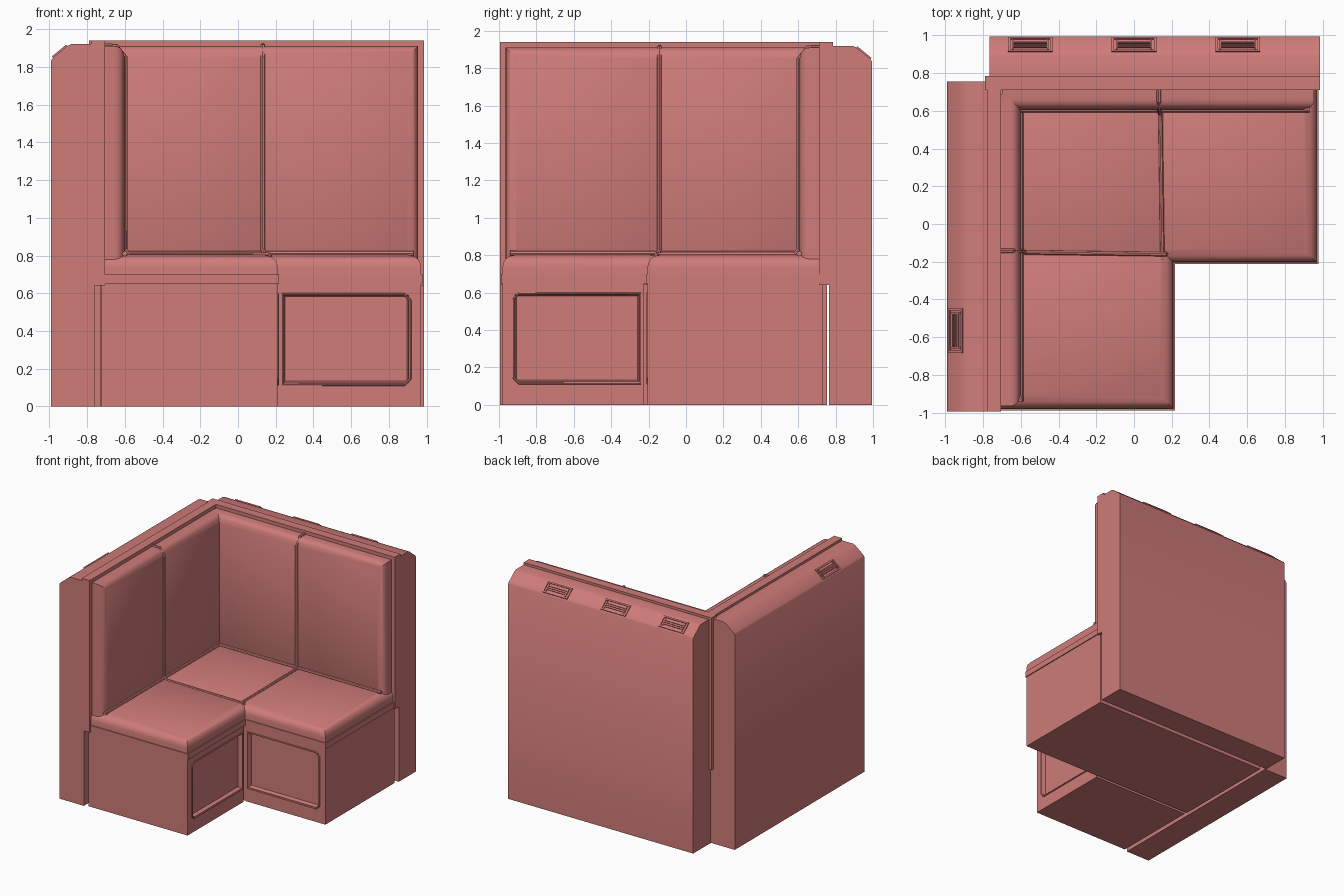
import bpy, bmesh, math
from mathutils import Vector, Matrix

if "Cube" in bpy.data.objects:
    bpy.data.objects.remove(bpy.data.objects["Cube"])

red = bpy.data.materials.new("red_finish")
red.diffuse_color = (0.62, 0.2, 0.19, 1)
red.use_nodes = True
red.node_tree.nodes["Principled BSDF"].inputs["Base Color"].default_value = red.diffuse_color


def add(name, bm):
    bmesh.ops.recalc_face_normals(bm, faces=bm.faces)
    me = bpy.data.meshes.new(name)
    bm.to_mesh(me)
    bm.free()
    me.materials.append(red)
    ob = bpy.data.objects.new(name, me)
    bpy.context.collection.objects.link(ob)
    return ob


def twin(ob, name):
    """Reflect a back-run part across the corner diagonal to the left run."""
    bm = bmesh.new()
    bm.from_mesh(ob.data)
    for v in bm.verts:
        x, y, z = v.co
        v.co = (-y + 0.005, -x - 0.01, z)
    return add(name, bm)


def box_bm(lo, hi):
    bm = bmesh.new()
    lo, hi = Vector(lo), Vector(hi)
    bmesh.ops.create_cube(bm, size=1, matrix=Matrix.Translation((lo + hi) / 2)
                          @ Matrix.Diagonal((*(hi - lo), 1)))
    return bm


def facing(bm, d):
    bm.normal_update()
    return max((f for f in bm.faces if f.normal.dot(Vector(d)) > 0.99),
               key=lambda f: f.calc_area())


def box(name, lo, hi):
    return add(name, box_bm(lo, hi))


def cushion(name, lo, hi, rounded, radius, front):
    """Box with the chosen edges (by direction) rounded and padded faces."""
    bm = box_bm(lo, hi)
    c, h = (Vector(lo) + Vector(hi)) / 2, (Vector(hi) - Vector(lo)) / 2
    pick = []
    for e in bm.edges:
        m = (e.verts[0].co + e.verts[1].co) / 2 - c
        if tuple(round(m[i] / h[i]) for i in range(3)) in rounded:
            pick.append(e)
    bmesh.ops.bevel(bm, geom=pick, offset=radius, segments=4, profile=0.5, affect='EDGES')
    for d in front:
        bmesh.ops.inset_individual(bm, faces=[facing(bm, d)], thickness=0.015, depth=0.006)
    return add(name, bm)


def tube(name, pts, r, closed=False):
    cu = bpy.data.curves.new(name, 'CURVE')
    cu.dimensions = '3D'
    cu.bevel_depth, cu.bevel_resolution, cu.use_fill_caps = r, 2, True
    sp = cu.splines.new('POLY')
    sp.points.add(len(pts) - 1)
    for p, q in zip(sp.points, pts):
        p.co = (*q, 1)
    sp.use_cyclic_u = closed
    tmp = bpy.data.objects.new("tmp", cu)
    bm = bmesh.new()
    me = tmp.to_mesh()
    bm.from_mesh(me)
    tmp.to_mesh_clear()
    bpy.data.objects.remove(tmp)
    return add(name, bm)


# Base cabinets: plain corner, arms with a recessed panel facing the inner corner
box("base_corner", (-0.73, -0.2, 0), (0.215, 0.73, 0.65))
bm = box_bm((0.215, -0.205, 0), (0.97, 0.73, 0.65))
f = facing(bm, (0, -1, 0))
bmesh.ops.inset_individual(bm, faces=[f], thickness=0.02)
for v in f.verts:
    v.co.x = 0.24 if v.co.x < 0.6 else 0.905
    v.co.z = 0.125 if v.co.z < 0.3 else 0.59
bmesh.ops.inset_individual(bm, faces=[f], thickness=0.012, depth=-0.03)
base = add("base_back_run", bm)
twin(base, "base_left_run")
x0, x1, z0, z1, c = 0.235, 0.912, 0.115, 0.595, 0.03
rim = tube("panel_rim_back_run",
           [(x, -0.205, z) for x, z in ((x0, z0), (x1 - c, z0), (x1, z0 + c),
                                        (x1, z1 - c), (x1 - c, z1), (x0, z1))], 0.007, True)
twin(rim, "panel_rim_left_run")

# Seat cushions
seat_r = cushion("seat_back_run", (0.15, -0.205, 0.65), (0.97, 0.73, 0.8),
                 {(0, -1, 1), (1, 0, 1)}, 0.06, [(0, 0, 1)])
twin(seat_r, "seat_left_run")
cushion("seat_corner", (-0.73, -0.19, 0.65), (0.155, 0.73, 0.8), set(), 0.05, [(0, 0, 1)])
skirt = box("seat_skirt_back_run", (0.14, -0.212, 0.65), (0.978, 0.72, 0.7))
twin(skirt, "seat_skirt_left_run")

# Back cushions, two per run
end = cushion("backrest_back_run_end", (0.135, 0.61, 0.76), (0.955, 0.74, 1.91),
              {(0, -1, 1), (1, -1, 0)}, 0.05, [(0, -1, 0)])
twin(end, "backrest_left_run_end")
inner = cushion("backrest_back_run_corner", (-0.7, 0.61, 0.76), (0.13, 0.74, 1.91),
                {(0, -1, 1)}, 0.05, [(0, -1, 0)])
twin(inner, "backrest_left_run_corner")

# Piping on seams
seam = tube("seam_piping_back_run", [(0.14, -0.195, 0.74), (0.15, -0.16, 0.805), (0.14, 0.58, 0.805),
                                     (0.132, 0.603, 0.83), (0.132, 0.603, 1.85),
                                     (0.132, 0.65, 1.91), (0.132, 0.74, 1.915)], 0.012)
twin(seam, "seam_piping_left_run")
fold = tube("seat_fold_piping_back_run", [(-0.6, 0.605, 0.81), (0.93, 0.605, 0.81)], 0.014)
twin(fold, "seat_fold_piping_left_run")

# Backing panels behind the cushions
slab = box("backing_panel_back_run", (-0.79, 0.71, 0.64), (0.985, 0.785, 1.94))
twin(slab, "backing_panel_left_run")

# Outer walls with a sloping top
bm = bmesh.new()
prof = [(0.765, 0), (0.995, 0), (0.995, 1.835), (0.985, 1.85), (0.912, 1.91),
        (0.89, 1.92), (0.765, 1.92)]
face = bm.faces.new([bm.verts.new((-0.765, y, z)) for y, z in prof])
ext = bmesh.ops.extrude_face_region(bm, geom=[face])["geom"]
bmesh.ops.translate(bm, verts=[g for g in ext if isinstance(g, bmesh.types.BMVert)],
                    vec=(1.75, 0, 0))
wall = add("outer_wall_back_run", bm)
twin(wall, "outer_wall_left_run")


# Vents lying on the sloping tops
def vent(name, x):
    bm = bmesh.new()
    place = Matrix.Translation((x, 0.949, 1.880)) @ Matrix.Rotation(math.radians(-39.5), 4, 'X')
    bars = [(0, s * 0.043, 0.236, 0.012) for s in (-1, 1)]
    bars += [(s * 0.112, 0, 0.012, 0.09) for s in (-1, 1)]
    bars += [(0, i * 0.016, 0.18, 0.008) for i in (-1, 0, 1)]
    bars += [(s * 0.092, 0, 0.008, 0.07) for s in (-1, 1)]
    for px, py, sx, sy in bars:
        bmesh.ops.create_cube(bm, size=1, matrix=place @ Matrix.Translation((px, py, 0))
                              @ Matrix.Diagonal((sx, sy, 0.016, 1)))
    return add(name, bm)


for i, x in enumerate((-0.55, 0, 0.55)):
    vent(f"vent_back_{i + 1}", x)
src = vent("vent_source", 0.555)
twin(src, "vent_left")
bpy.data.objects.remove(src)

# Smooth the rounded parts, keep edges crisp
for ob in bpy.data.objects:
    ob.select_set(True)
    bpy.context.view_layer.objects.active = ob
bpy.ops.object.shade_smooth_by_angle(angle=math.radians(35))
